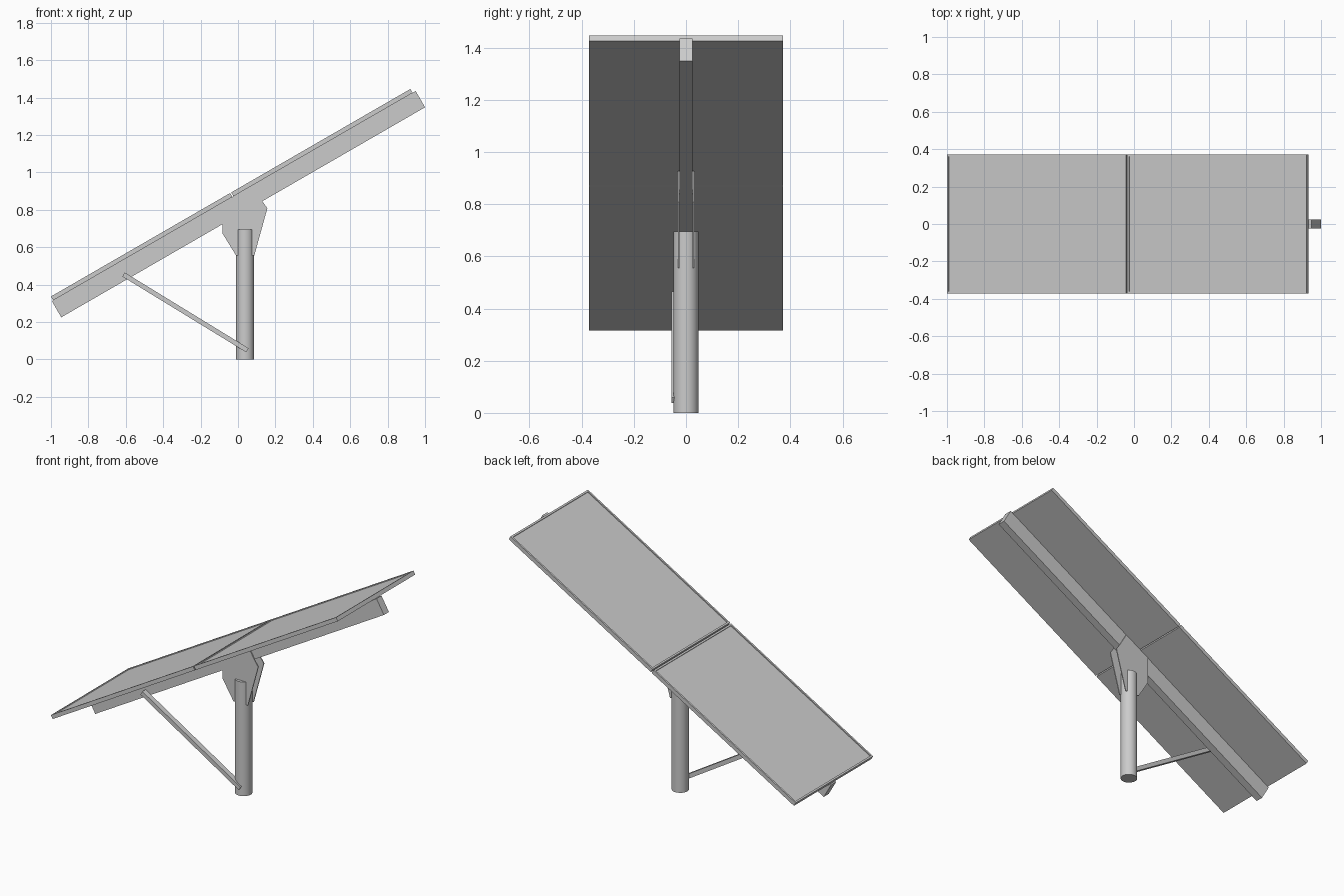
import bpy, bmesh, math
from mathutils import Matrix, Vector

if "Cube" in bpy.data.objects:
    bpy.data.objects.remove(bpy.data.objects["Cube"])

TILT = math.radians(30)
ORIGIN = Vector((-0.945, 0, 0.225))  # low corner of the beam


def finish(name, bm, matrix=None):
    if matrix:
        bm.transform(matrix)
    bmesh.ops.recalc_face_normals(bm, faces=bm.faces)
    me = bpy.data.meshes.new(name)
    bm.to_mesh(me)
    bm.free()
    ob = bpy.data.objects.new(name, me)
    bpy.context.collection.objects.link(ob)
    return ob


def box_bm(lo, hi):
    lo, hi = Vector(lo), Vector(hi)
    bm = bmesh.new()
    bmesh.ops.create_cube(bm, size=1)
    bmesh.ops.scale(bm, vec=hi - lo, verts=bm.verts)
    bmesh.ops.translate(bm, vec=(lo + hi) / 2, verts=bm.verts)
    return bm


tilted = Matrix.Translation(ORIGIN) @ Matrix.Rotation(-TILT, 4, 'Y')

# Tilted support beam
finish("support_beam", box_bm((0, -0.024, 0), (2.246, 0.024, 0.1)), tilted)

# Two panels, each with a shallow recessed face inside a thin rim
for name, u0, u1 in (("lower_panel", 0.008, 1.114), ("upper_panel", 1.121, 2.227)):
    bm = box_bm((u0, -0.3725, 0.1), (u1, 0.3725, 0.124))
    bm.normal_update()
    top = max(bm.faces, key=lambda f: f.calc_center_median().z)
    bmesh.ops.inset_region(bm, faces=[top], thickness=0.015)
    inner = bmesh.ops.extrude_discrete_faces(bm, faces=[top])["faces"][0]
    bmesh.ops.translate(bm, vec=(0, 0, -0.006), verts=inner.verts)
    finish(name, bm, tilted)

# Upright post
bpy.ops.mesh.primitive_cylinder_add(vertices=32, radius=0.048, depth=0.695,
                                    location=(0.038, 0, 0.3475))
bpy.context.object.name = "post"
bpy.ops.object.shade_smooth_by_angle()

# Pair of gusset plates between post and beam
profile = [(-0.01, 0.555), (0.087, 0.555), (0.157, 0.808), (0.13, 0.846),
           (0.083, 0.928), (-0.082, 0.833), (-0.082, 0.672)]
for name, y0, y1 in (("front_gusset", -0.03, -0.024), ("back_gusset", 0.024, 0.03)):
    bm = bmesh.new()
    face = bm.faces.new([bm.verts.new((x, y0, z)) for x, z in profile])
    new = bmesh.ops.extrude_face_region(bm, geom=[face])["geom"]
    bmesh.ops.translate(bm, vec=(0, y1 - y0, 0),
                        verts=[v for v in new if isinstance(v, bmesh.types.BMVert)])
    finish(name, bm)

# Diagonal brace from post foot to beam
a, b = Vector((-0.612, 0, 0.454)), Vector((0.05, 0, 0.049))
d = b - a
place = Matrix.Translation(a) @ Matrix.Rotation(math.atan2(-d.z, d.x), 4, 'Y')
finish("diagonal_brace", box_bm((0, -0.056, -0.0125), (d.length, -0.024, 0.0125)), place)
